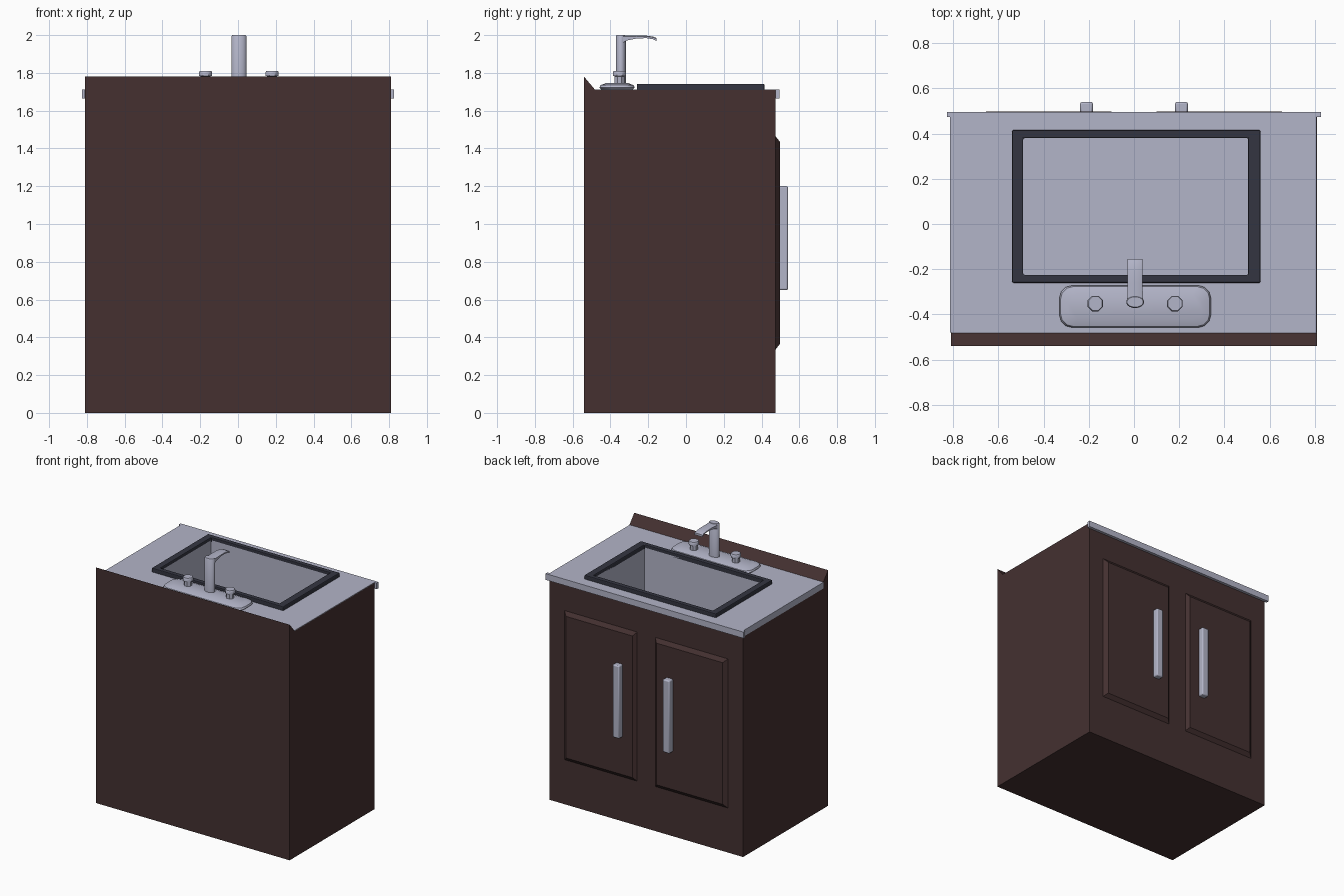
import bpy, bmesh, math

if "Cube" in bpy.data.objects:
    bpy.data.objects.remove(bpy.data.objects["Cube"])


def material(name, rgb):
    m = bpy.data.materials.new(name)
    m.diffuse_color = (*rgb, 1)
    m.use_nodes = True
    m.node_tree.nodes["Principled BSDF"].inputs["Base Color"].default_value = m.diffuse_color
    return m


WOOD = material("dark_brown_wood", (0.058, 0.030, 0.030))
GREY = material("pale_blue_grey", (0.45, 0.46, 0.58))
DARK = material("charcoal_rim", (0.034, 0.036, 0.053))


def finish(name, bm, mat, bevel=0, segments=2, smooth=False):
    bmesh.ops.recalc_face_normals(bm, faces=bm.faces)
    me = bpy.data.meshes.new(name)
    bm.to_mesh(me)
    bm.free()
    me.materials.append(mat)
    ob = bpy.data.objects.new(name, me)
    bpy.context.collection.objects.link(ob)
    if bevel:
        b = ob.modifiers.new("bevel", "BEVEL")
        b.width, b.segments, b.limit_method = bevel, segments, 'ANGLE'
    if smooth:
        bpy.ops.object.select_all(action='DESELECT')
        ob.select_set(True)
        bpy.context.view_layer.objects.active = ob
        bpy.ops.object.shade_smooth_by_angle(angle=math.radians(40))
    return ob


def loft(name, rings, mat, caps=(True, True), closed=False, **kw):
    """Skin a list of equal-length vertex rings."""
    bm = bmesh.new()
    vs = [[bm.verts.new(p) for p in r] for r in rings]
    n = len(vs[0])
    pairs = list(zip(vs, vs[1:]))
    if closed:
        pairs.append((vs[-1], vs[0]))
    for a, b in pairs:
        for i in range(n):
            bm.faces.new((a[i], a[(i + 1) % n], b[(i + 1) % n], b[i]))
    if not closed:
        if caps[0]:
            bm.faces.new(vs[0])
        if caps[1]:
            bm.faces.new(vs[-1])
    return finish(name, bm, mat, **kw)


def rect(x0, x1, y0, y1, z):
    return [(x0, y0, z), (x1, y0, z), (x1, y1, z), (x0, y1, z)]


def box(name, x0, x1, y0, y1, z0, z1, mat, **kw):
    return loft(name, [rect(x0, x1, y0, y1, z0), rect(x0, x1, y0, y1, z1)], mat, **kw)


def frame(name, outer, inner, z0, z1, mat, **kw):
    rings = [rect(*outer, z0), rect(*outer, z1), rect(*inner, z1), rect(*inner, z0)]
    return loft(name, rings, mat, closed=True, **kw)


def ellipse(cx, cy, rx, ry, z, n):
    return [(cx + rx * math.cos((i + .5) * 2 * math.pi / n),
             cy + ry * math.sin((i + .5) * 2 * math.pi / n), z) for i in range(n)]


# Cabinet shell with sloped splashback, open under the counter
profile = [(-.54, 0), (.475, 0), (.475, 1.709), (-.48, 1.709), (-.54, 1.78)]
cabinet = loft("cabinet", [[(x, y, z) for y, z in profile] for x in (-.81, .81)], WOOD)
bm = bmesh.new()
bm.from_mesh(cabinet.data)
top = [f for f in bm.faces if f.normal.z > .99]
bmesh.ops.delete(bm, geom=top, context='FACES_ONLY')
bm.to_mesh(cabinet.data)
bm.free()

# Counter, its door-side lip and the edge strip on the left
basin_opening = (-.49, .505, -.225, .38)
frame("counter", (-.808, .808, -.482, .48), basin_opening, 1.67, 1.712, GREY)
box("counter_lip", -.827, .827, .474, .496, 1.665, 1.712, GREY)
box("counter_side_strip", -.813, -.80, -.48, .48, 1.665, 1.712, GREY)

# Basin and dark rim
loft("basin", [rect(*basin_opening, 1.30), rect(*basin_opening, 1.72)], GREY,
     caps=(True, False))
frame("basin_rim", (-.54, .56, -.26, .415), basin_opening, 1.705, 1.742, DARK, bevel=.006)

# Raised door panels and handles
for s, side in ((-1, "left"), (1, "right")):
    def panel(a, b, z0, z1, y):
        return [(s * a, y, z0), (s * b, y, z0), (s * b, y, z1), (s * a, y, z1)]
    loft(side + "_door", [panel(.07, .69, .33, 1.47, .47),
                          panel(.10, .655, .365, 1.435, .497)], WOOD)
    x = s * .21
    box(side + "_handle", x - .028, x + .028, .49, .54, .65, 1.20, GREY,
        bevel=.008, smooth=True)

# Faucet base: rounded plate with soft upper edge
def rounded(hx, hy, r, z):
    pts = []
    for k, (sx, sy) in enumerate(((1, 1), (-1, 1), (-1, -1), (1, -1))):
        for j in range(4):
            a = math.radians(90 * k + 30 * j)
            pts.append((.005 + sx * (hx - r) + r * math.cos(a),
                        -.365 + sy * (hy - r) + r * math.sin(a), z))
    return pts


loft("faucet_base", [rounded(.32, .08, .05, 1.708), rounded(.335, .093, .055, 1.722),
                     rounded(.33, .088, .055, 1.735), rounded(.295, .055, .04, 1.747)],
     GREY, smooth=True)

# Tap knobs
for s, side in ((-1, "left"), (1, "right")):
    x = .005 + s * .176
    loft(side + "_knob", [ellipse(x, -.352, r, r, z, 8) for r, z in
                          ((.028, 1.735), (.028, 1.782), (.037, 1.784),
                           (.037, 1.805), (.033, 1.811))], GREY, smooth=True)

# Faucet column
loft("faucet_column", [ellipse(.005, -.345, rx, ry, z, 16) for rx, ry, z in
                       ((.04, .027, 1.735), (.04, .027, 1.993), (.036, .023, 2.0))],
     GREY, smooth=True)

# Arched spout, swept along y: (y, half width, bottom, top)
path = [(-.345, .036, 1.955, 1.997), (-.31, .034, 1.972, 1.997), (-.26, .033, 1.982, 1.998),
        (-.21, .033, 1.984, 1.997), (-.175, .033, 1.978, 1.992), (-.155, .033, 1.968, 1.984)]
loft("faucet_spout", [[(.005 - w, y, b), (.005 + w, y, b), (.005 + w, y, t - .004),
                       (.005 + w * .7, y, t), (.005 - w * .7, y, t), (.005 - w, y, t - .004)]
                      for y, w, b, t in path], GREY, smooth=True)
